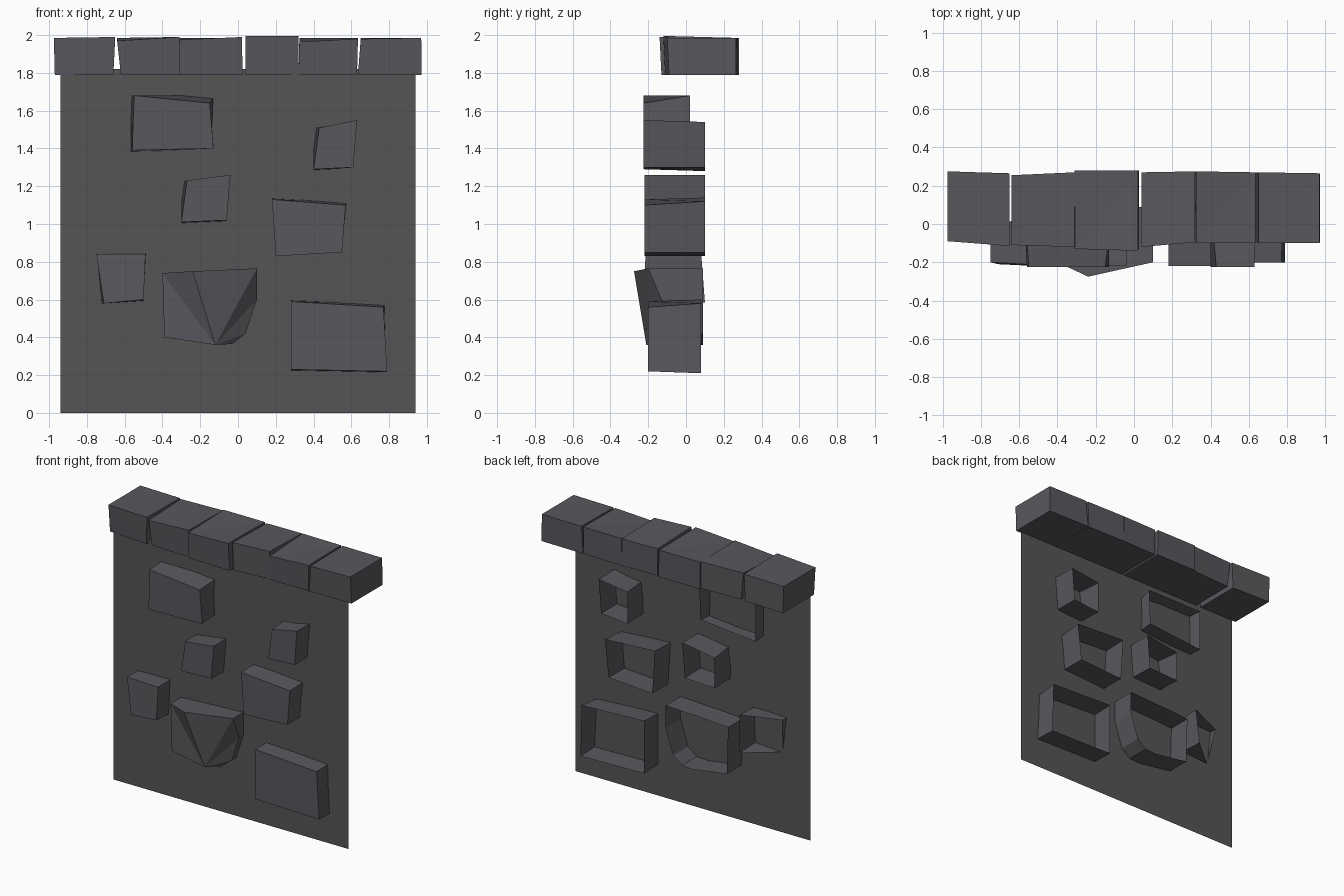
import bpy, bmesh
from mathutils import Vector

if "Cube" in bpy.data.objects:
    bpy.data.objects.remove(bpy.data.objects["Cube"])


def material(name, rgb):
    m = bpy.data.materials.new(name)
    m.diffuse_color = (*rgb, 1)
    m.use_nodes = True
    m.node_tree.nodes["Principled BSDF"].inputs["Base Color"].default_value = m.diffuse_color
    return m


STONE = material("stone grey", (0.098, 0.095, 0.108))
WALL = material("wall grey", (0.090, 0.090, 0.094))


def finish(name, bm, mat):
    me = bpy.data.meshes.new(name)
    bm.to_mesh(me)
    bm.free()
    me.materials.append(mat)
    ob = bpy.data.objects.new(name, me)
    bpy.context.collection.objects.link(ob)


# Single-sheet wall panel
bm = bmesh.new()
bm.faces.new([bm.verts.new(p) for p in
              ((-.94, -.08, 0), (.94, -.08, 0), (.94, -.08, 1.82), (-.94, -.08, 1.82))])
finish("wall_panel", bm, WALL)


# Protruding stones: faceted front, side walls, open back
def stone(name, front, back):
    bm = bmesh.new()
    f = [bm.verts.new(p) for p in front]
    b = [bm.verts.new(p) for p in back]
    n = len(f)
    for i in range(1, n - 1):
        bm.faces.new((f[0], f[i], f[i + 1]))
    for i in range(n):
        j = (i + 1) % n
        bm.faces.new((f[i], b[i], b[j], f[j]))
    bmesh.ops.recalc_face_normals(bm, faces=bm.faces)
    bm.faces.ensure_lookup_table()
    if bm.faces[0].normal.y > 0:
        bmesh.ops.reverse_faces(bm, faces=bm.faces)
    finish(name, bm, STONE)


# Each stone: front corners (x, z) from top left clockwise, front y, back y,
# then the small (x, z) shift of each back corner
STONES = {
    "upper_left": ([(-.55, 1.68), (-.15, 1.64), (-.13, 1.40), (-.56, 1.39)], -.225, .02,
                   [(-.02, 0), (.03, .04), (0, .02), (-.01, -.01)]),
    "upper_right": ([(.43, 1.51), (.63, 1.55), (.61, 1.30), (.40, 1.29)], -.225, .10,
                    [(-.03, 0), (0, -.01), (0, 0), (0, -.01)]),
    "middle_left": ([(-.27, 1.23), (-.04, 1.26), (-.06, 1.02), (-.30, 1.01)], -.22, .10,
                    [(-.03, -.01), (0, 0), (0, -.01), (0, -.01)]),
    "middle_right": ([(.18, 1.13), (.57, 1.10), (.55, .85), (.20, .83)], -.22, .10,
                     [(0, .01), (.01, .02), (0, 0), (0, 0)]),
    "lower_right": ([(.28, .59), (.77, .56), (.79, .22), (.28, .23)], -.20, .08,
                    [(0, .01), (.01, .02), (0, -.01), (0, -.01)]),
}
for name, (quad, yf, yb, shift) in STONES.items():
    stone("stone_" + name, [(x, yf, z) for x, z in quad],
          [(x + dx, yb, z + dz) for (x, z), (dx, dz) in zip(quad, shift)])

# Wedge stone whose left side dies into the panel
stone("stone_lower_left",
      [(-.75, -.20, .84), (-.49, -.215, .84), (-.50, -.22, .60), (-.71, -.21, .58)],
      [(-.75, -.03, .84), (-.485, .08, .85), (-.50, .10, .585), (-.72, -.085, .58)])

# Large bulging stone with a chamfered lower right corner
big = [(-.12, -.21, .36), (-.39, -.20, .40), (-.40, -.20, .74), (-.24, -.275, .75),
       (.10, -.20, .765), (.10, -.13, .60), (.04, -.13, .42), (-.03, -.15, .365)]
stone("stone_lower_middle", big, [(x, .09, z) for x, y, z in big])


# Capping row: x left top/bottom, x right top/bottom, front y left/right,
# back y left/right, top z left/right
CAPS = [
    (-.975, -.97, -.65, -.66, -.09, -.115, .275, .265, 1.985, 1.99),
    (-.64, -.62, -.31, -.30, -.11, -.12, .255, .27, 1.97, 1.99),
    (-.31, -.31, .02, .025, -.13, -.14, .28, .28, 1.975, 1.99),
    (.04, .04, .32, .32, -.12, -.095, .27, .275, 1.995, 1.995),
    (.325, .32, .635, .63, -.10, -.10, .275, .27, 1.965, 1.98),
    (.65, .635, .97, .972, -.10, -.10, .27, .265, 1.98, 1.985),
]
for i, (lt, lb, rt, rb, fl, fr, bl, br, zl, zr) in enumerate(CAPS):
    bm = bmesh.new()
    zb = 1.79
    pts = [(lb, fl + .01, zb), (rb, fr + .01, zb), (rb, br, zb), (lb, bl, zb),
           (lt, fl, zl), (rt, fr, zr), (rt, br, 1.985), (lt, bl, 1.985)]
    v = [bm.verts.new(Vector(p)) for p in pts]
    for q in ((3, 2, 1, 0), (4, 5, 6, 7), (0, 1, 5, 4), (1, 2, 6, 5), (2, 3, 7, 6), (3, 0, 4, 7)):
        bm.faces.new([v[k] for k in q])
    bmesh.ops.triangulate(bm, faces=bm.faces)
    finish(f"cap_stone_{i + 1}", bm, STONE)
